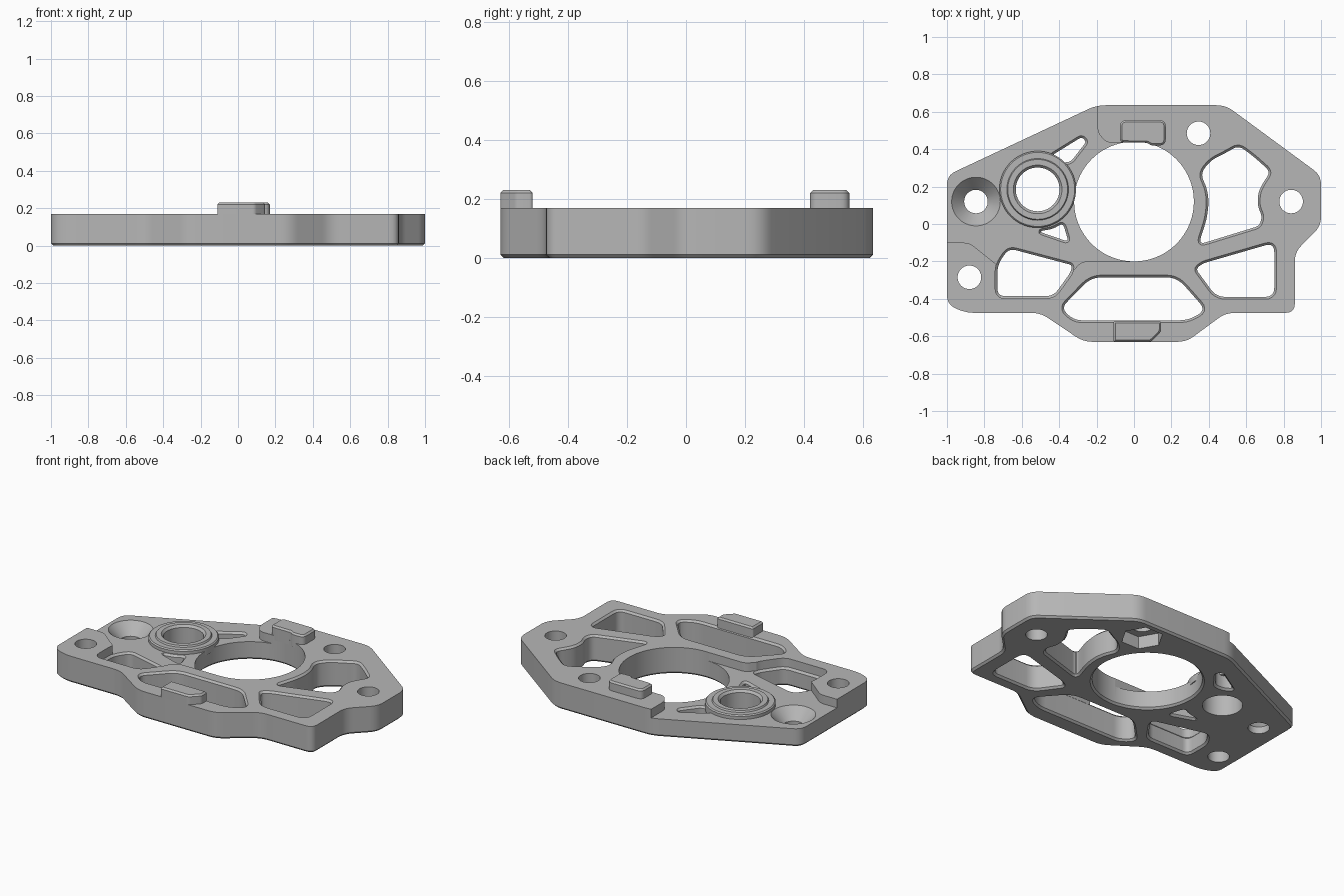
import bpy, bmesh, math
from mathutils import Vector

cube = bpy.data.objects.get("Cube")
if cube:
    bpy.data.objects.remove(cube, do_unlink=True)

grey = bpy.data.materials.new("machined_grey")
grey.use_nodes = True
colour = (0.47, 0.47, 0.47, 1)
grey.diffuse_color = colour
grey.node_tree.nodes["Principled BSDF"].inputs["Base Color"].default_value = colour

TOP, LOW, CH = 0.17, 0.115, 0.012


def rounded(points, radius, steps=5):
    """Closed counter-clockwise outline with softened corners."""
    pts = [Vector(p) for p in points]
    area = sum(a.x * b.y - b.x * a.y for a, b in zip(pts, pts[1:] + pts[:1]))
    if area < 0:
        pts.reverse()
    if radius == 0:
        return pts
    out = []
    for i, p in enumerate(pts):
        before, after = pts[i - 1] - p, pts[(i + 1) % len(pts)] - p
        d = min(radius, 0.45 * before.length, 0.45 * after.length)
        a, b = p + before.normalized() * d, p + after.normalized() * d
        for k in range(steps + 1):
            t = k / steps
            out.append(a * (1 - t) ** 2 + p * 2 * t * (1 - t) + b * t * t)
    return out


def circle(x, y, r, n=64):
    return [Vector((x + r * math.cos(math.tau * k / n),
                    y + r * math.sin(math.tau * k / n))) for k in range(n)]


def offset(loop, d):
    out = []
    for i, p in enumerate(loop):
        edge = (loop[(i + 1) % len(loop)] - loop[i - 1]).normalized()
        out.append(p + Vector((edge.y, -edge.x)) * d)
    return out


def loft(name, sections, closed=False):
    """Skin a stack of (outline, z) sections; closed joins last to first."""
    bm = bmesh.new()
    rings = [[bm.verts.new((p.x, p.y, z)) for p in loop] for loop, z in sections]
    pairs = list(zip(rings, rings[1:]))
    if closed:
        pairs.append((rings[-1], rings[0]))
    else:
        bm.faces.new(rings[0][::-1])
        bm.faces.new(rings[-1])
    for lo, hi in pairs:
        for i in range(len(lo)):
            j = (i + 1) % len(lo)
            bm.faces.new((lo[i], lo[j], hi[j], hi[i]))
    bmesh.ops.recalc_face_normals(bm, faces=bm.faces)
    mesh = bpy.data.meshes.new(name)
    bm.to_mesh(mesh)
    bm.free()
    mesh.materials.append(grey)
    obj = bpy.data.objects.new(name, mesh)
    bpy.context.collection.objects.link(obj)
    return obj


def activate(obj):
    bpy.ops.object.select_all(action="DESELECT")
    obj.select_set(True)
    bpy.context.view_layer.objects.active = obj


def cut(target, sections):
    cutter = loft("cutter", sections)
    cutter.hide_render = True
    mod = target.modifiers.new("cut", "BOOLEAN")
    mod.operation, mod.solver, mod.object = "DIFFERENCE", "EXACT", cutter
    activate(target)
    bpy.ops.object.modifier_apply(modifier=mod.name)
    bpy.data.objects.remove(cutter, do_unlink=True)


def window(target, loop, top):
    """Through opening with chamfered rims."""
    e = 0.0005
    wide = offset(loop, CH + e)
    cut(target, [(offset(loop, 2 * CH), -CH), (loop, CH),
                 (loop, top - CH), (wide, top + e), (wide, 0.3)])


# Plate body with chamfered underside
outline = rounded([(-1, 0.26), (-0.2, 0.635), (0.49, 0.635), (1, 0.26), (1, -0.01),
                   (0.86, -0.15), (0.86, -0.475), (0.49, -0.475), (0.28, -0.63),
                   (-0.27, -0.63), (-0.5, -0.475), (-0.9, -0.475), (-1, -0.43)], 0.05)
plate = loft("plate", [(offset(outline, -CH), 0), (outline, CH), (outline, TOP)])

# Lowered area on one side
step = rounded([(-1.2, -0.1), (-0.88, -0.1), (-0.73, -0.22), (-0.68, -0.3),
                (-0.39, -0.32), (-0.28, -0.2), (0, -0.2), (0, 0.435),
                (-0.15, 0.435), (-0.195, 0.49), (-0.195, 0.9), (-1.2, 0.9)], 0.03)
cut(plate, [(step, LOW), (step, 0.4)])

# Weight-saving windows
arch = [(0.49, 0.38), (0.41, 0.34), (0.355, 0.27), (0.39, 0.19), (0.4, 0.12), (0.39, 0.03),
        (0.345, -0.11), (0.67, -0.01), (0.685, 0.04), (0.66, 0.1), (0.665, 0.17),
        (0.69, 0.22), (0.73, 0.28), (0.64, 0.36), (0.56, 0.42)]
side_right = [(0.33, -0.24), (0.37, -0.21), (0.75, -0.1), (0.75, -0.39), (0.44, -0.39)]
centre = [(-0.23, -0.285), (0.23, -0.285), (0.385, -0.46), (0.29, -0.515),
          (-0.32, -0.515), (-0.39, -0.45)]
side_left = [(-0.67, -0.13), (-0.33, -0.22), (-0.34, -0.26), (-0.43, -0.385),
             (-0.73, -0.385), (-0.73, -0.22)]
upper_web = [(-0.45, 0.36), (-0.28, 0.465), (-0.255, 0.44), (-0.34, 0.33), (-0.4, 0.33)]
lower_web = [(-0.51, -0.04), (-0.43, -0.025), (-0.38, 0.005), (-0.35, -0.095)]
for shape, radius, top in ((arch, 0.04, TOP), (side_right, 0.05, TOP), (centre, 0.06, TOP),
                           (side_left, 0.04, LOW), (upper_web, 0.025, LOW),
                           (lower_web, 0.025, LOW)):
    window(plate, rounded(shape, radius), top)

# Central opening
bore = circle(0, 0.12, 0.32, 96)
cut(plate, [(offset(bore, 2 * CH), -CH), (bore, CH), (bore, 0.3)])

# Screw holes
for x, y in ((0.345, 0.485), (0.84, 0.12), (-0.88, -0.285), (-0.845, 0.12)):
    hole = circle(x, y, 0.063, 40)
    cut(plate, [(hole, -0.1), (hole, 0.4)])

# Countersink, nut pocket and bearing bore
sink = [(-0.845, 0.12, r) for r in (0.055, 0.13, 0.14)]
cut(plate, [(circle(*c), z) for c, z in zip(sink, (0.035, LOW, LOW + 0.01))])
nut = circle(0.345, 0.485, 0.125, 6)
cut(plate, [(nut, -0.1), (nut, 0.08)])
socket = circle(-0.515, 0.185, 0.117)
cut(plate, [(socket, -0.1), (socket, 0.4)])

# Raised bearing ring
profile = [(0.117, 0.09), (0.205, 0.09), (0.205, 0.135), (0.198, 0.142),
           (0.165, 0.142), (0.16, 0.152), (0.13, 0.152), (0.117, 0.138)]
boss = loft("bearing_ring", [(circle(-0.515, 0.185, r), z) for r, z in profile], closed=True)

# Locating tabs
back = rounded([(-0.075, 0.44), (-0.04, 0.435), (0.07, 0.435), (0.09, 0.42), (0.17, 0.42),
                (0.17, 0.555), (-0.075, 0.555)], 0.035)
front = rounded([(-0.11, -0.52), (-0.11, -0.63), (0.09, -0.63),
                 (0.145, -0.575), (0.145, -0.52)], 0.012)
tabs = [loft(name, [(loop, TOP - 0.03), (loop, 0.22), (offset(loop, -0.01), 0.23)])
        for name, loop in (("back_tab", back), ("front_tab", front))]

for obj in [plate, boss] + tabs:
    activate(obj)
    bpy.ops.object.shade_smooth_by_angle(angle=math.radians(25))
